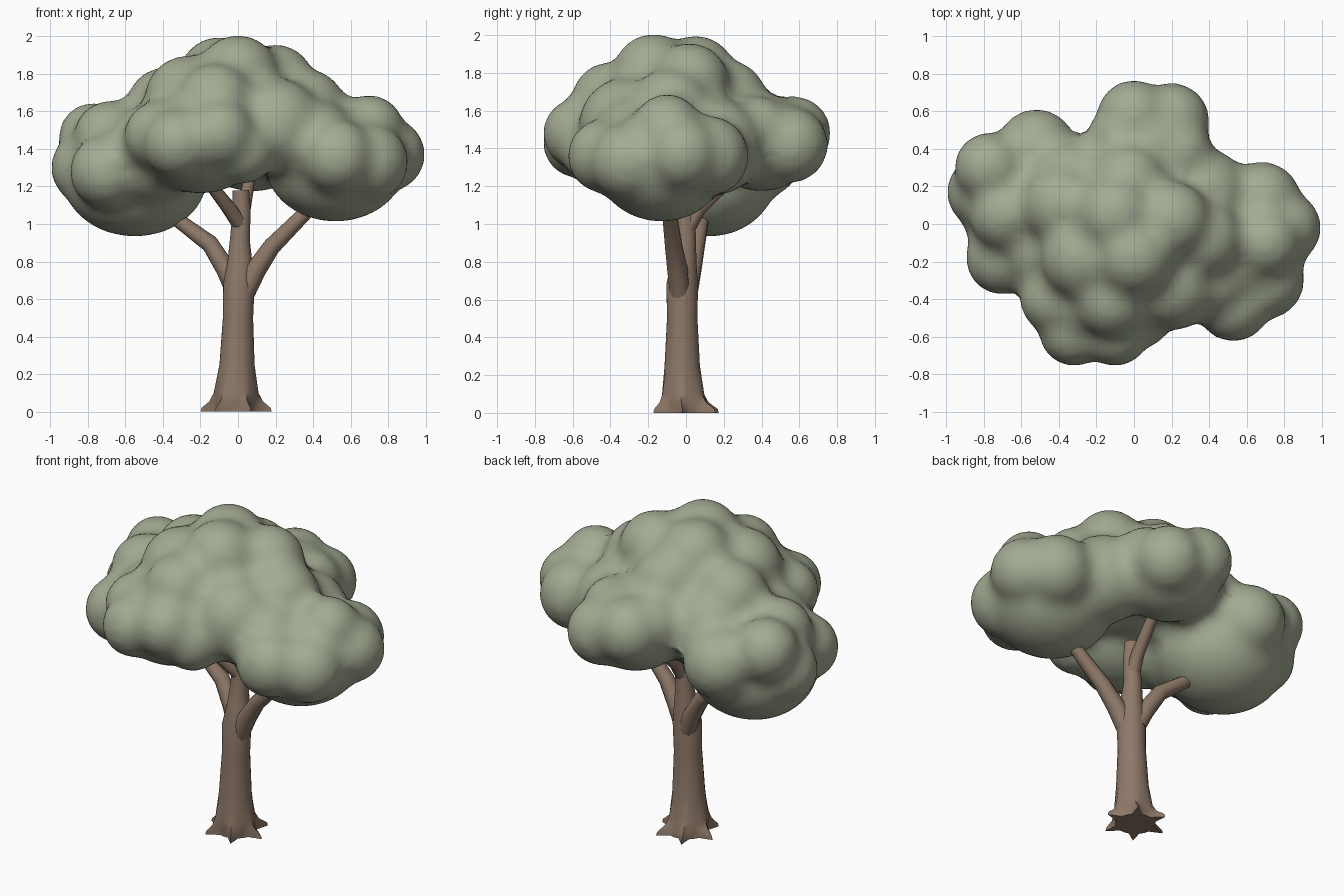
import bpy, bmesh, math
from mathutils import Vector, Matrix

if "Cube" in bpy.data.objects:
    bpy.data.objects.remove(bpy.data.objects["Cube"])


def material(name, rgb):
    m = bpy.data.materials.new(name)
    m.diffuse_color = (*rgb, 1)
    m.use_nodes = True
    m.node_tree.nodes["Principled BSDF"].inputs["Base Color"].default_value = m.diffuse_color
    return m


LEAF = material("leaf_green", (0.36, 0.41, 0.29))
BARK = material("bark_brown", (0.27, 0.19, 0.14))


def finish(bm, name, mat):
    me = bpy.data.meshes.new(name)
    bmesh.ops.recalc_face_normals(bm, faces=bm.faces)
    bm.to_mesh(me)
    bm.free()
    me.materials.append(mat)
    ob = bpy.data.objects.new(name, me)
    bpy.context.collection.objects.link(ob)
    bpy.ops.object.select_all(action='DESELECT')
    ob.select_set(True)
    bpy.context.view_layer.objects.active = ob
    bpy.ops.object.shade_smooth_by_angle(angle=math.radians(50))
    return ob


def tube(name, path, sides=10, star=()):
    """Capped tube along (x, y, z, radius); star gives six-pointed spread per station."""
    bm = bmesh.new()
    pts = [Vector(p[:3]) for p in path]
    rings = []
    for i, p in enumerate(pts):
        t = (pts[min(i + 1, len(pts) - 1)] - pts[max(i - 1, 0)]).normalized()
        if i < len(star):
            t = Vector((0, 0, 1))
        u = t.cross(Vector((0.1, 1, 0))).normalized()
        v = t.cross(u)
        spread = star[i] if i < len(star) else 0
        ring = []
        for k in range(sides):
            a = math.tau * k / sides
            r = path[i][3] + spread * max(0, math.cos(6 * a)) ** 1.5
            ring.append(bm.verts.new(p + r * (u * math.cos(a) + v * math.sin(a))))
        rings.append(ring)
    for a, b in zip(rings, rings[1:]):
        for k in range(sides):
            n = (k + 1) % sides
            bm.faces.new((a[k], a[n], b[n], b[k]))
    bm.faces.new(rings[0])
    bm.faces.new(rings[-1])
    return finish(bm, name, BARK)


# Trunk with star-shaped root flare and central stem
tube("trunk", [(-0.01, 0, 0, 0.115), (-0.01, 0, 0.02, 0.115),
               (-0.01, -0.01, 0.055, 0.118), (-0.01, -0.015, 0.1, 0.112),
               (-0.005, -0.02, 0.25, 0.094), (0, -0.02, 0.5, 0.081),
               (0.005, -0.02, 0.68, 0.084), (0.01, -0.01, 0.8, 0.066),
               (0.01, 0, 0.92, 0.053), (0.02, 0, 1.08, 0.048),
               (0.015, 0, 1.18, 0.044)], 24, (0.075, 0.07, 0.025, 0.008))

# Branches
tube("left_branch", [(-0.015, 0.01, 0.65, 0.055), (-0.065, 0.03, 0.76, 0.053),
                     (-0.15, 0.055, 0.895, 0.047), (-0.36, 0.09, 1.05, 0.036)])
tube("right_branch", [(0.03, -0.03, 0.62, 0.055), (0.095, -0.045, 0.755, 0.055),
                      (0.18, -0.065, 0.88, 0.047), (0.37, -0.09, 1.07, 0.038)])
tube("front_branch", [(0.01, -0.01, 1.0, 0.042), (-0.06, -0.08, 1.1, 0.038),
                      (-0.17, -0.2, 1.24, 0.03)])
tube("back_branch", [(0.015, 0, 0.96, 0.042), (0.03, 0.07, 1.08, 0.038),
                     (0.06, 0.24, 1.24, 0.032)])

# Foliage lobes (x, y, z, radius) by clump, the broad body of each first
left_lobes = [
    (-.55, .12, 1.25, .31), (-.52, .40, 1.35, .205), (-.77, .30, 1.46, .18),
    (-.80, .17, 1.30, .19), (-.70, -.18, 1.28, .19), (-.68, .05, 1.46, .19),
    (-.33, .19, 1.46, .26), (-.45, -.14, 1.37, .26)]
right_lobes = [
    (.52, -.13, 1.32, .30), (.68, .12, 1.36, .205), (.80, -.02, 1.37, .19),
    (.70, -.30, 1.33, .2), (.53, -.43, 1.36, .19), (.70, -.10, 1.50, .18),
    (.40, -.28, 1.43, .23), (.36, .15, 1.41, .25)]
front_lobes = [
    (-.20, -.37, 1.44, .27), (-.32, -.57, 1.43, .18), (-.10, -.57, 1.48, .18),
    (.02, -.48, 1.40, .18), (-.42, -.40, 1.47, .18), (-.12, -.40, 1.65, .20)]
back_lobes = [
    (.08, .40, 1.43, .25), (.00, .57, 1.48, .19), (.20, .55, 1.42, .195),
    (.23, .38, 1.49, .18), (-.06, .45, 1.49, .185)]
top_lobes = [
    (-.03, -.03, 1.61, .32), (-.10, .05, 1.78, .21), (.00, -.17, 1.79, .21),
    (.20, .02, 1.75, .20), (-.38, .10, 1.62, .21), (-.27, -.18, 1.67, .22),
    (.20, -.31, 1.52, .25), (.36, -.08, 1.61, .21), (-.03, .22, 1.66, .20)]

# One canopy: swollen lobes fused, softened, then shrunk back to fill the creases
SWELL = 0.04
bm = bmesh.new()
for lobes in (left_lobes, right_lobes, front_lobes, back_lobes, top_lobes):
    for i, (x, y, z, r) in enumerate(lobes):
        wide = (1.2, 1.12, 1) if i == 0 else (1, 1, 1)
        bmesh.ops.create_icosphere(bm, subdivisions=4, radius=r + SWELL,
                                   matrix=Matrix.LocRotScale(Vector((x, y, z)), None, Vector(wide)))
canopy = finish(bm, "foliage", LEAF)
canopy.modifiers.clear()
fuse = canopy.modifiers.new("fuse", 'REMESH')
fuse.mode = 'VOXEL'
fuse.voxel_size = 0.03
fuse.use_smooth_shade = True
soften = canopy.modifiers.new("soften", 'SMOOTH')
soften.factor = 0.5
soften.iterations = 9
shrink = canopy.modifiers.new("shrink", 'DISPLACE')
shrink.direction = 'NORMAL'
shrink.mid_level = 0
shrink.strength = -0.032
